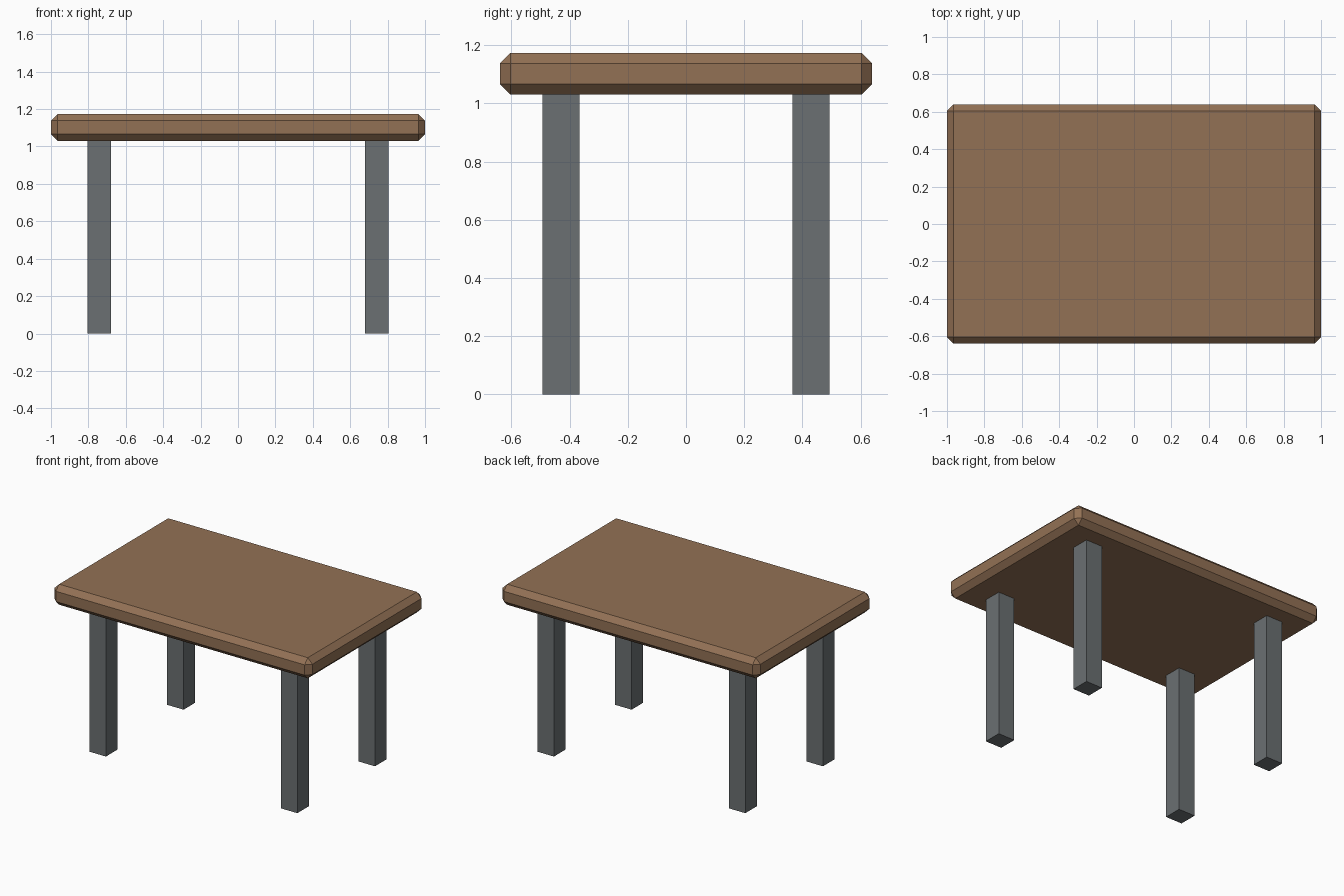
import bpy

# Remove the default cube
cube = bpy.data.objects.get("Cube")
if cube:
    bpy.data.objects.remove(cube, do_unlink=True)


def make_material(name, rgb):
    mat = bpy.data.materials.new(name)
    mat.use_nodes = True
    colour = (*rgb, 1.0)
    mat.diffuse_color = colour
    mat.node_tree.nodes["Principled BSDF"].inputs["Base Color"].default_value = colour
    return mat


def make_box(name, size, centre, mat):
    bpy.ops.mesh.primitive_cube_add(size=1, location=centre)
    obj = bpy.context.object
    obj.name = name
    obj.scale = size
    bpy.ops.object.transform_apply(location=False, rotation=False, scale=True)
    obj.data.materials.append(mat)
    return obj


wood = make_material("brown wood", (0.29, 0.165, 0.09))
metal = make_material("grey metal", (0.145, 0.16, 0.168))

UNDERSIDE = 1.03
TOP = 1.174

# Tabletop with chamfered edges
tabletop = make_box("tabletop", (2.0, 1.28, TOP - UNDERSIDE),
                    (0, 0, (TOP + UNDERSIDE) / 2), wood)
bevel = tabletop.modifiers.new("chamfer", "BEVEL")
bevel.width = 0.036
bevel.segments = 1

# Four square legs
for side, sx in (("left", 1), ("right", -1)):
    for end, sy in (("front", -1), ("back", 1)):
        make_box(f"{end}_{side}_leg", (0.127, 0.127, UNDERSIDE),
                 (sx * 0.742, sy * 0.43, UNDERSIDE / 2), metal)
